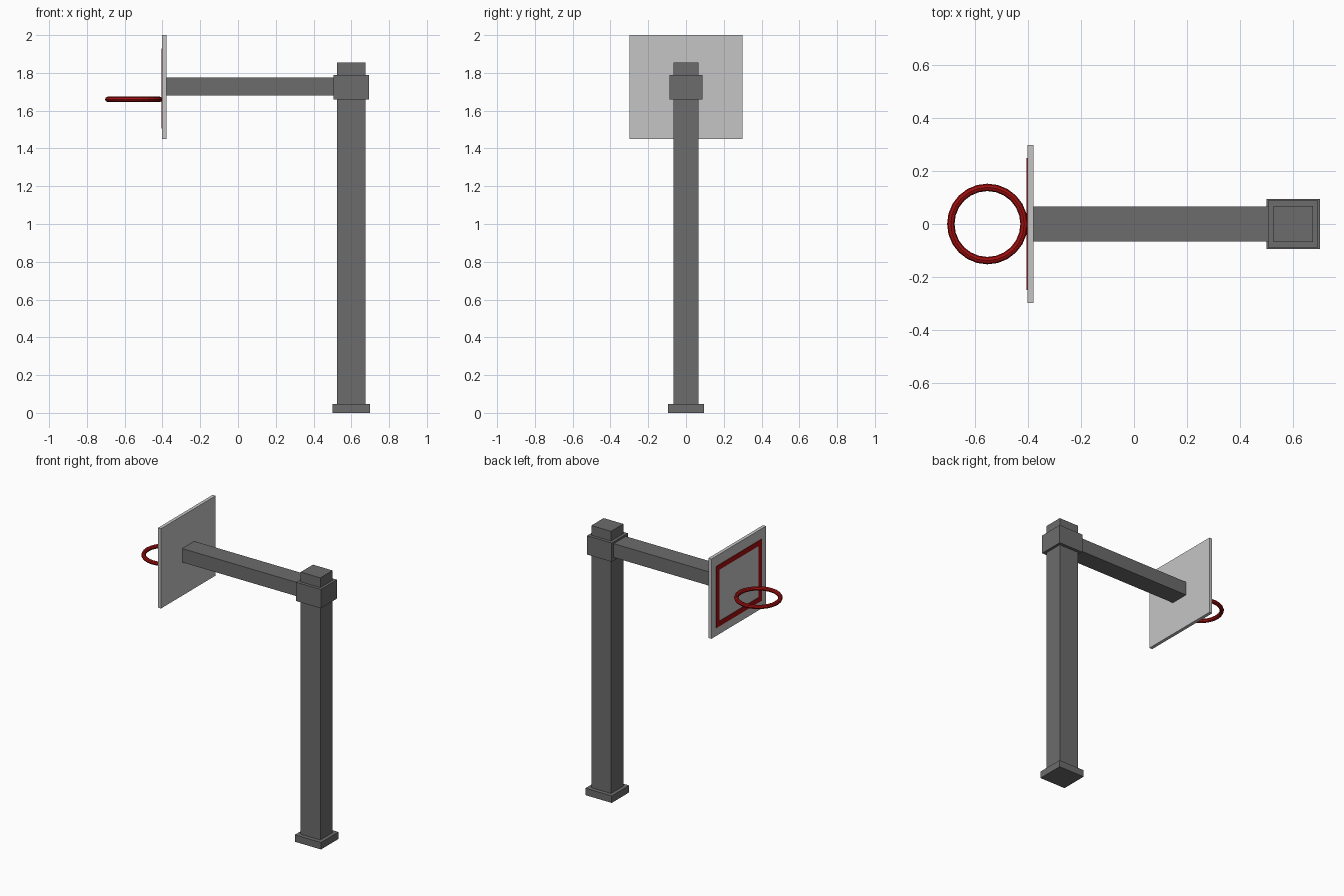
import bpy

cube = bpy.data.objects.get("Cube")
if cube:
    bpy.data.objects.remove(cube, do_unlink=True)


def make_material(name, rgb):
    mat = bpy.data.materials.new(name)
    mat.use_nodes = True
    mat.diffuse_color = (*rgb, 1)
    mat.node_tree.nodes["Principled BSDF"].inputs["Base Color"].default_value = (*rgb, 1)
    return mat


dark_grey = make_material("dark grey metal", (0.15, 0.15, 0.15))
light_grey = make_material("light grey board", (0.56, 0.56, 0.56))
red = make_material("red paint", (0.36, 0.005, 0.005))


def box(name, mat, x, y, z):
    """Box spanning the given (min, max) range on each axis."""
    spans = (x, y, z)
    bpy.ops.mesh.primitive_cube_add(size=1, location=[(a + b) / 2 for a, b in spans])
    obj = bpy.context.object
    obj.name = name
    obj.scale = [b - a for a, b in spans]
    bpy.ops.object.transform_apply(location=False, rotation=False, scale=True)
    obj.data.materials.append(mat)
    return obj


def sym(half):
    return (-half, half)


# Post with its foot and the collar that holds the arm
box("post", dark_grey, (0.525, 0.675), sym(0.067), (0.04, 1.855))
box("base_plate", dark_grey, (0.5, 0.7), sym(0.095), (0, 0.048))
box("collar", dark_grey, (0.505, 0.693), sym(0.088), (1.658, 1.788))
box("arm", dark_grey, (-0.38, 0.53), sym(0.066), (1.68, 1.775))

# Backboard
BOARD_FRONT = -0.402
box("backboard", light_grey, (BOARD_FRONT, -0.379), sym(0.298), (1.45, 2.0))

# Painted rectangle on the playing side, as four thin plates
paint = (BOARD_FRONT - 0.003, BOARD_FRONT)
half, low, high, width = 0.248, 1.505, 1.93, 0.035
for name, z in (("top", (high - width, high)), ("bottom", (low, low + width))):
    box("border_" + name, red, paint, sym(half), z)
for name, y in (("back", (half - width, half)), ("front", (-half, width - half))):
    box("border_" + name, red, paint, y, (low + width, high - width))

# Hoop
bpy.ops.mesh.primitive_torus_add(
    location=(-0.552, 0, 1.66), major_radius=0.138, minor_radius=0.014,
    major_segments=24, minor_segments=8)
hoop = bpy.context.object
hoop.name = "hoop"
hoop.data.materials.append(red)
